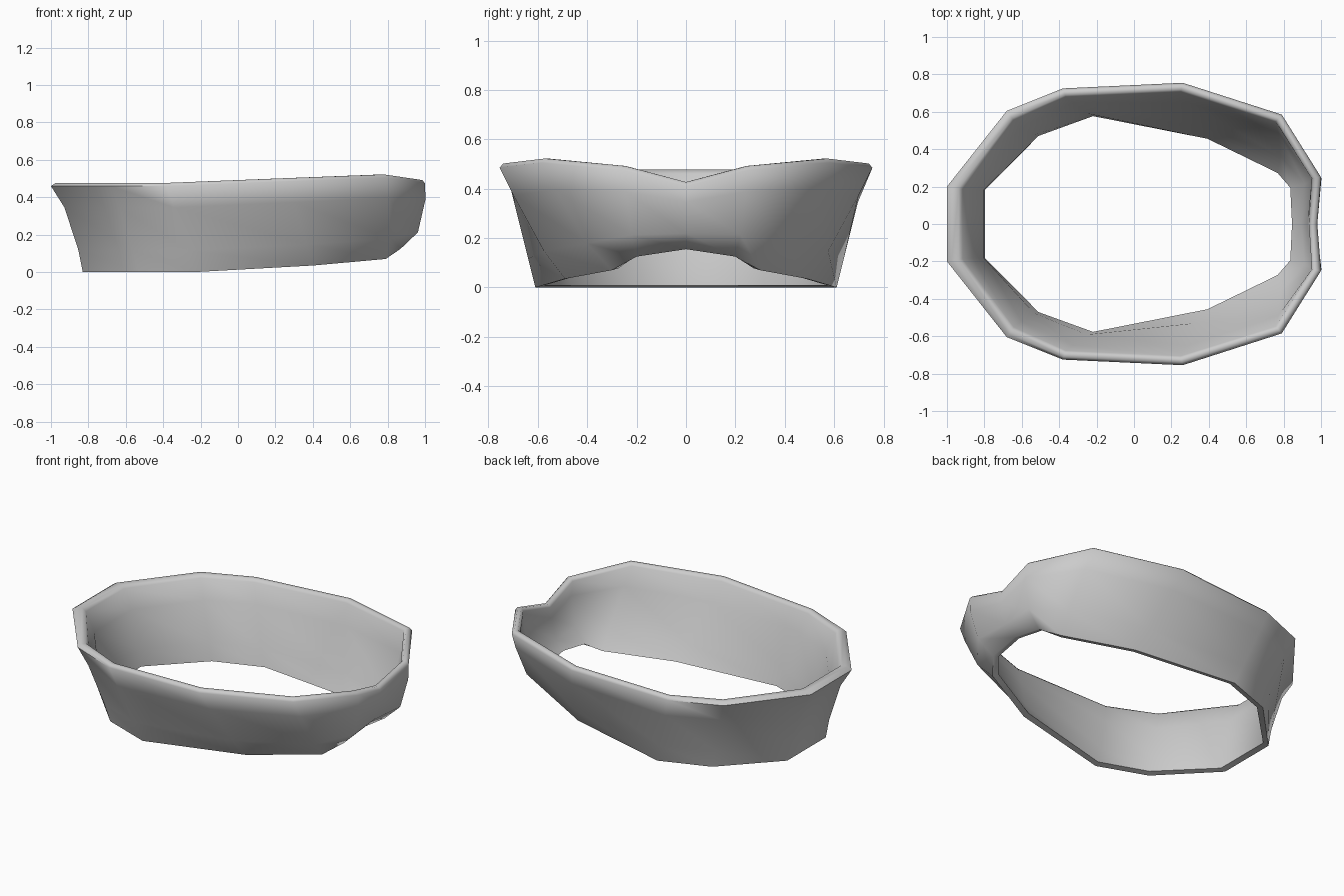
import bpy, bmesh, math
from mathutils import Vector

if "Cube" in bpy.data.objects:
    bpy.data.objects.remove(bpy.data.objects["Cube"])

# Stations along one half, from the +x centre round to the -x end:
# (outer top edge, outer bottom edge, top thickness, upper bulge, lower bulge)
STATIONS = [
    ((0.98, 0.00, 0.41), (0.88, 0.00, 0.155), 0.045, 0.02, 0.04),
    ((1.00, 0.25, 0.475), (0.87, 0.20, 0.125), 0.050, 0.035, 0.06),
    ((0.79, 0.585, 0.505), (0.79, 0.30, 0.07), 0.050, 0.02, 0.04),
    ((0.26, 0.755, 0.485), (0.40, 0.49, 0.035), 0.050, 0.01, 0.02),
    ((-0.38, 0.725, 0.46), (-0.23, 0.61, 0.0), 0.050, 0.0, 0.0),
    ((-0.68, 0.605, 0.46), (-0.53, 0.50, 0.0), 0.065, -0.015, -0.01),
    ((-1.00, 0.20, 0.46), (-0.83, 0.19, 0.0), 0.085, -0.03, -0.02),
]


def section(top, bottom, thick, upper, lower):
    """Closed cross-section of the band wall at one station."""
    top, bottom = Vector(top), Vector(bottom)
    out = Vector((top.x * 0.75, top.y * 1.2, 0)).normalized()
    if abs(top.x) > 0.95:                      # ends point straight along x
        out = Vector((math.copysign(1, top.x), 0.15 * (top.y > 0), 0)).normalized()
    up = Vector((0, 0, 1))
    in_top, in_bottom = top - out * thick, bottom - out * 0.035 + up * 0.008
    a, b = top.lerp(bottom, 0.25) + out * upper, top.lerp(bottom, 0.75) + out * lower
    wall = 0.05
    return [
        top, a, b, bottom, in_bottom,
        b - out * wall, a - out * (wall + thick) / 2, in_top,
        top - out * thick * 0.75 + up * 0.017,
        top - out * thick * 0.3 + up * 0.017,
    ]


# Band: one half of the sections plus its mirror image, bridged into a ring
half = [section(*s) for s in STATIONS]
flipped = [[Vector((p.x, -p.y, p.z)) for p in s] for s in reversed(half[1:])]
bm = bmesh.new()
rings = [[bm.verts.new(p) for p in s] for s in half + flipped]
count = len(rings[0])
for i, ring in enumerate(rings):
    nxt = rings[(i + 1) % len(rings)]
    for j in range(count):
        k = (j + 1) % count
        bm.faces.new((ring[j], nxt[j], nxt[k], ring[k]))
bmesh.ops.recalc_face_normals(bm, faces=bm.faces)
mesh = bpy.data.meshes.new("band")
bm.to_mesh(mesh)
bm.free()
band = bpy.data.objects.new("band", mesh)
bpy.context.collection.objects.link(band)

# Smooth wall and rounded rim, crisp lower edge
bpy.context.view_layer.objects.active = band
band.select_set(True)
bpy.ops.object.shade_smooth_by_angle(angle=math.radians(65))
